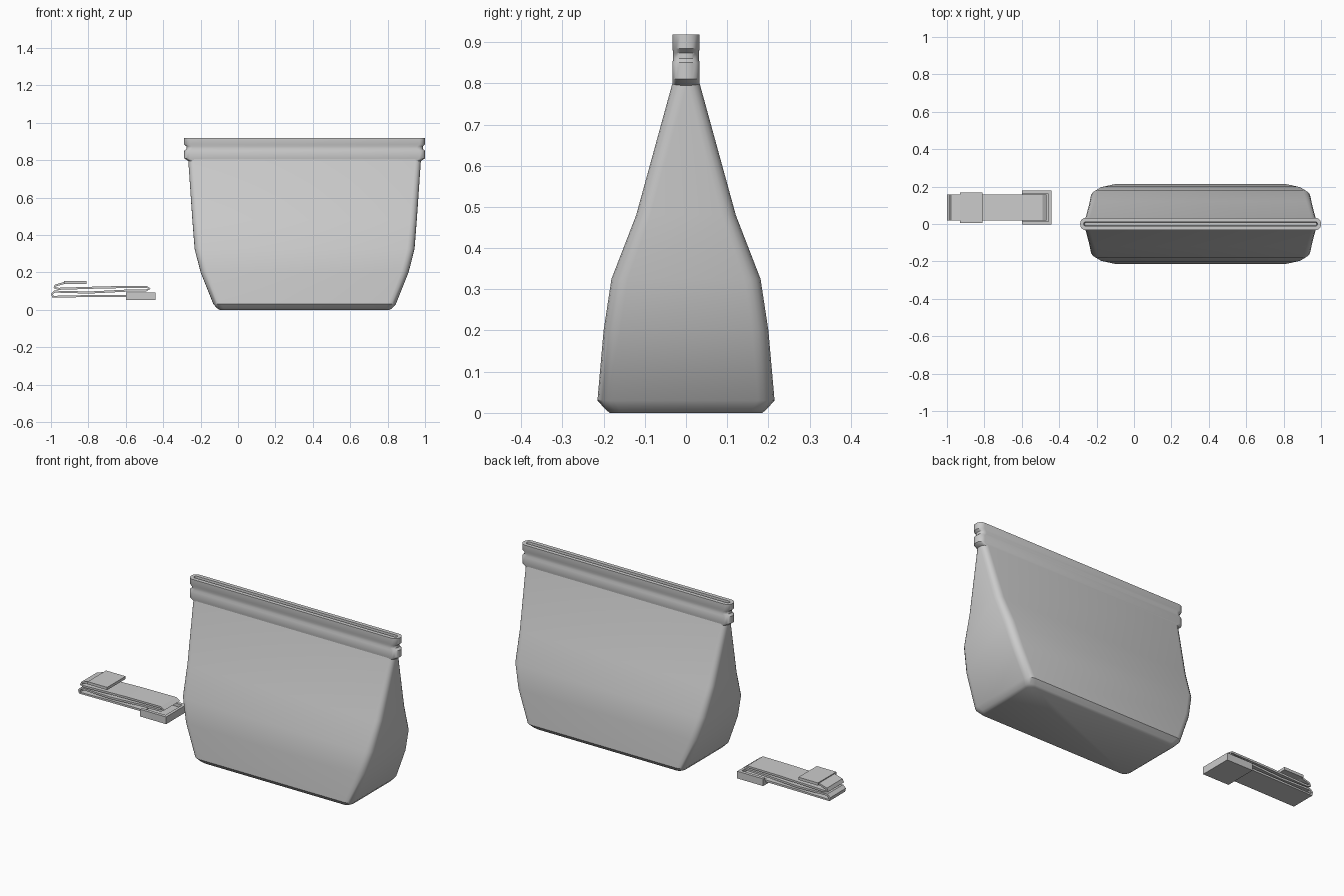
import bpy, bmesh, math

if "Cube" in bpy.data.objects:
    bpy.data.objects.remove(bpy.data.objects["Cube"])

grey = bpy.data.materials.new("plain grey")
grey.use_nodes = True
COLOUR = (0.6, 0.6, 0.6, 1)
grey.diffuse_color = COLOUR
grey.node_tree.nodes["Principled BSDF"].inputs["Base Color"].default_value = COLOUR


def make_object(name, bm, smooth=None):
    bmesh.ops.recalc_face_normals(bm, faces=bm.faces[:])
    mesh = bpy.data.meshes.new(name)
    bm.to_mesh(mesh)
    bm.free()
    mesh.materials.append(grey)
    obj = bpy.data.objects.new(name, mesh)
    bpy.context.collection.objects.link(obj)
    if smooth:
        bpy.ops.object.select_all(action="DESELECT")
        obj.select_set(True)
        bpy.context.view_layer.objects.active = obj
        bpy.ops.object.shade_smooth_by_angle(angle=math.radians(smooth))
    return obj


def rounded_ring(bm, cx, z, hx, hy, radius, steps=4):
    """Rectangle with elliptical corners, as a loop of vertices."""
    ry = min(radius, hy * 0.9)
    ring = []
    for quarter in range(4):
        sx = 1 if quarter in (0, 3) else -1
        sy = 1 if quarter < 2 else -1
        for i in range(steps + 1):
            a = math.pi / 2 * (quarter + i / steps)
            ring.append(bm.verts.new((cx + sx * (hx - radius) + radius * math.cos(a),
                                      sy * (hy - ry) + ry * math.sin(a), z)))
    return ring


def loft(name, cx, sections, smooth):
    bm = bmesh.new()
    rings = [rounded_ring(bm, cx, *s) for s in sections]
    for low, high in zip(rings, rings[1:]):
        for i in range(len(low)):
            j = (i + 1) % len(low)
            bm.faces.new((low[i], low[j], high[j], high[i]))
    bm.faces.new(rings[0][::-1])
    bm.faces.new(rings[-1])
    return make_object(name, bm, smooth)


def box(name, x0, x1, y0, y1, z0, z1):
    bm = bmesh.new()
    bmesh.ops.create_cube(bm, size=1)
    for v in bm.verts:
        v.co = ((x0 + x1) / 2 + v.co.x * (x1 - x0),
                (y0 + y1) / 2 + v.co.y * (y1 - y0),
                (z0 + z1) / 2 + v.co.z * (z1 - z0))
    return make_object(name, bm)


def ribbon(name, path, y0, y1, thickness):
    bm = bmesh.new()
    rows = [[bm.verts.new((x, y, z)) for y in (y0, y1)] for x, z in path]
    for a, b in zip(rows, rows[1:]):
        bm.faces.new((a[0], a[1], b[1], b[0]))
    obj = make_object(name, bm)
    mod = obj.modifiers.new("thickness", "SOLIDIFY")
    mod.thickness = thickness
    mod.offset = 0
    return obj


# Pouch: height, half width, half depth, corner radius
BAG_X = 0.356
loft("pouch_body", BAG_X, [
    (0.0, 0.455, 0.185, 0.03),
    (0.008, 0.468, 0.195, 0.035),
    (0.03, 0.488, 0.215, 0.04),
    (0.2, 0.556, 0.2, 0.04),
    (0.325, 0.588, 0.181, 0.04),
    (0.48, 0.6, 0.121, 0.035),
    (0.8, 0.622, 0.033, 0.03),
    (0.82, 0.622, 0.028, 0.03),
], 40)

# Mouth band with a pinched crease and a narrow slot along the top
loft("mouth_band", BAG_X, [
    (0.795, 0.622, 0.032, 0.03),
    (0.81, 0.644, 0.033, 0.03),
    (0.85, 0.644, 0.033, 0.03),
    (0.86, 0.632, 0.031, 0.03),
    (0.874, 0.632, 0.031, 0.03),
    (0.884, 0.644, 0.033, 0.03),
    (0.918, 0.644, 0.033, 0.03),
    (0.918, 0.625, 0.011, 0.01),
    (0.87, 0.62, 0.008, 0.008),
], 40)

# Strap folded into a flat zigzag
ribbon("folded_strap", [
    (-0.82, 0.146), (-0.92, 0.146), (-0.975, 0.13), (-0.982, 0.118),
    (-0.96, 0.112), (-0.7, 0.12), (-0.49, 0.122), (-0.472, 0.113),
    (-0.49, 0.104), (-0.6, 0.102), (-0.8, 0.092), (-0.98, 0.097),
    (-0.994, 0.085), (-0.99, 0.07), (-0.8, 0.073), (-0.59, 0.074),
], 0.02, 0.158, 0.011)

# Tab on the free end of the strap
box("strap_tab", -0.93, -0.81, 0.006, 0.168, 0.139, 0.154)

# Shallow buckle tray under the other end
box("buckle_base", -0.6, -0.44, -0.004, 0.178, 0.052, 0.075)
box("buckle_front_rim", -0.6, -0.44, -0.004, 0.014, 0.052, 0.092)
box("buckle_back_rim", -0.6, -0.44, 0.16, 0.178, 0.052, 0.092)
box("buckle_end_rim", -0.456, -0.44, -0.004, 0.178, 0.052, 0.092)
